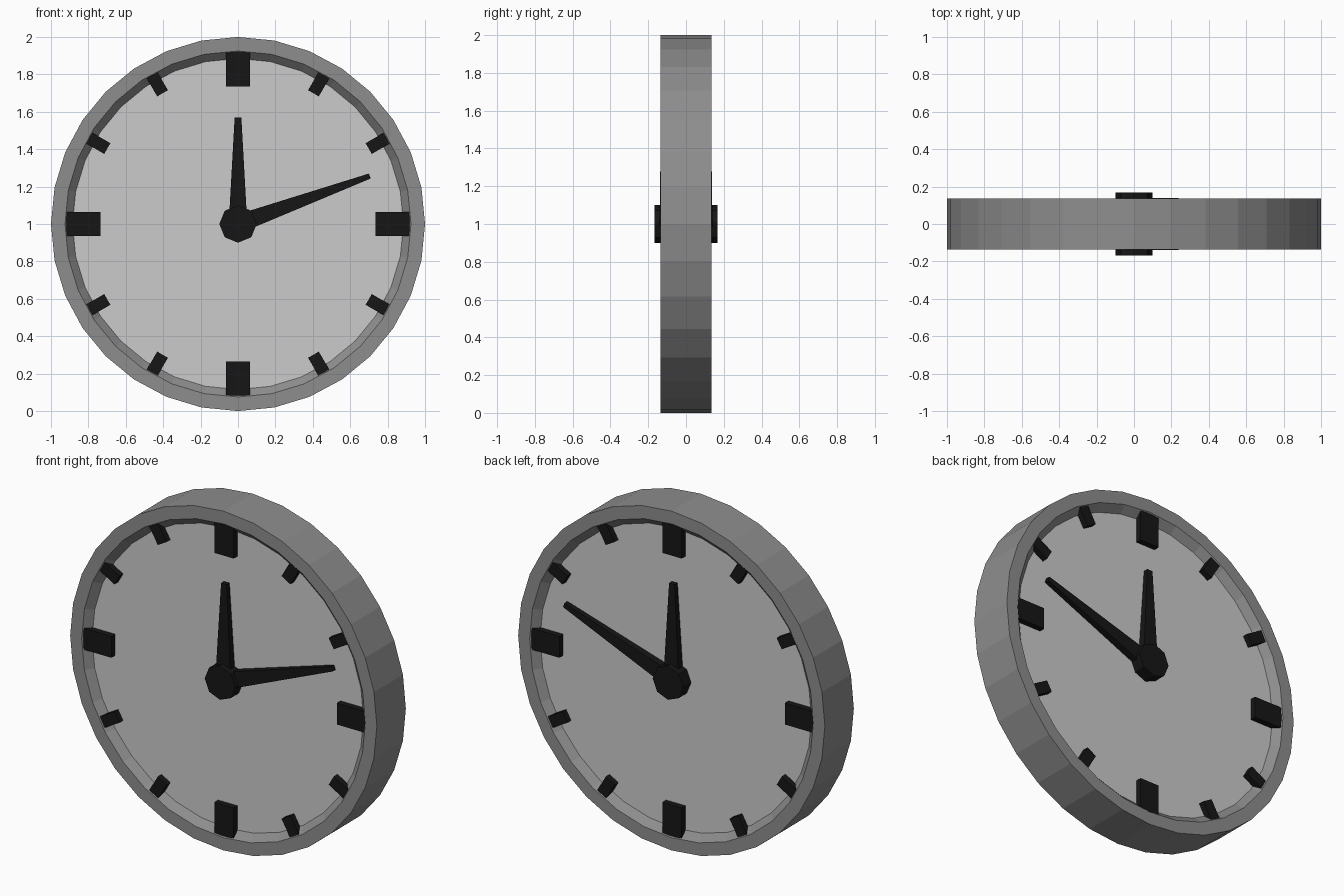
import bpy, bmesh
from math import sin, cos, radians, pi

if "Cube" in bpy.data.objects:
    bpy.data.objects.remove(bpy.data.objects["Cube"])

CZ = 1.0  # height of the clock centre


def material(name, v):
    m = bpy.data.materials.new(name)
    m.diffuse_color = (v, v, v, 1)
    m.use_nodes = True
    m.node_tree.nodes["Principled BSDF"].inputs["Base Color"].default_value = m.diffuse_color
    return m


DARK = material("dark_grey", 0.27)
BLACK = material("black", 0.008)


def finish(bm, name, mat=None, mirror=False):
    bmesh.ops.recalc_face_normals(bm, faces=bm.faces)
    me = bpy.data.meshes.new(name)
    bm.to_mesh(me)
    bm.free()
    ob = bpy.data.objects.new(name, me)
    ob.location.z = CZ
    bpy.context.collection.objects.link(ob)
    if mat:
        me.materials.append(mat)
    if mirror:  # copy the front details to the back dial
        mod = ob.modifiers.new("back_side", 'MIRROR')
        mod.use_axis = (False, True, False)
        mod.use_mirror_merge = False
    return ob


def lathe(name, profile, sides, mat=None):
    """Closed (radius, y) profile turned around the y axis."""
    bm = bmesh.new()
    rings = [[bm.verts.new((r * sin(2 * pi * i / sides), y, r * cos(2 * pi * i / sides)))
              for r, y in profile] for i in range(sides)]
    n = len(profile)
    for i in range(sides):
        a, b = rings[i], rings[(i + 1) % sides]
        for j in range(n):
            k = (j + 1) % n
            bm.faces.new((a[j], a[k], b[k], b[j]))
    return finish(bm, name, mat)


def disc(name, radius, half, sides, mat=None):
    """Solid cylinder along y."""
    bm = bmesh.new()
    ends = [[bm.verts.new((radius * sin(2 * pi * i / sides), y, radius * cos(2 * pi * i / sides)))
             for i in range(sides)] for y in (-half, half)]
    for e in ends:
        bm.faces.new(e)
    for i in range(sides):
        k = (i + 1) % sides
        bm.faces.new((ends[0][i], ends[0][k], ends[1][k], ends[1][i]))
    return finish(bm, name, mat)


def spoke(bm, angle, start, end):
    """Tapered bar pointing outwards; each end is (radius, half width, front y, back y)."""
    c, s = cos(radians(angle)), sin(radians(angle))
    rings = []
    for r, w, yf, yb in (start, end):
        rings.append([bm.verts.new((r * s + u * c, y, r * c - u * s))
                      for u, y in ((-w, yf), (w, yf), (w, yb), (-w, yb))])
    a, b = rings
    bm.faces.new(a)
    bm.faces.new(b)
    for i in range(4):
        k = (i + 1) % 4
        bm.faces.new((a[i], a[k], b[k], b[i]))


# rim with sloped inner lip on both sides
lathe("rim", [(1, -0.135), (1, 0.135), (0.925, 0.135), (0.885, 0.095),
              (0.885, -0.095), (0.925, -0.135)], 32, DARK)

# dial and centre hub, both running through to the back
disc("dial", 0.885, 0.095, 32)
disc("hub", 0.1, 0.168, 8, BLACK)

# hour markers, larger at each quarter
bm = bmesh.new()
for h in range(12):
    inner, w = (0.735, 0.063) if h % 3 == 0 else (0.807, 0.033)
    spoke(bm, h * 30, (inner, w, -0.13, -0.09), (0.918, w, -0.13, -0.09))
finish(bm, "hour_markers", BLACK, mirror=True)

# hands
for name, angle, length, tip in (("hour_hand", 0, 0.57, 0.018),
                                 ("minute_hand", 70, 0.75, 0.014)):
    bm = bmesh.new()
    spoke(bm, angle, (0.03, 0.048, -0.14, -0.095), (length, tip, -0.132, -0.105))
    finish(bm, name, BLACK, mirror=True)
